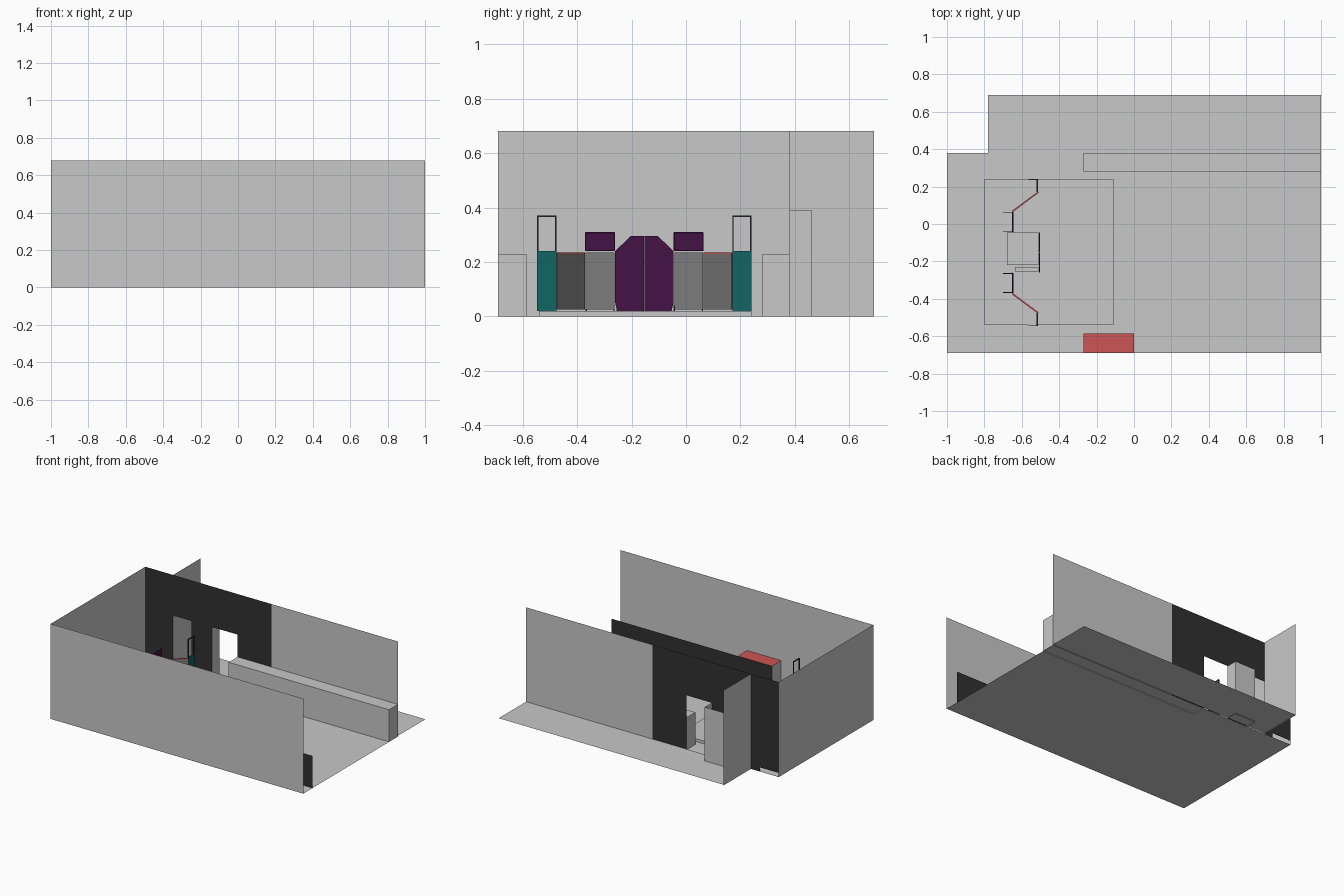
import bpy
import bmesh

cube = bpy.data.objects.get("Cube")
if cube:
    bpy.data.objects.remove(cube, do_unlink=True)


def material(name, color):
    m = bpy.data.materials.new(name)
    m.use_nodes = True
    m.diffuse_color = (*color, 1)
    m.node_tree.nodes["Principled BSDF"].inputs["Base Color"].default_value = (*color, 1)
    return m


LIGHT = material("light grey", (0.58, 0.58, 0.58))
DARK = material("charcoal", (0.03, 0.03, 0.03))
GREY = material("mid grey", (0.2, 0.2, 0.2))
RED = material("red", (0.6, 0.09, 0.09))
TEAL = material("teal", (0.006, 0.13, 0.13))
PURPLE = material("purple", (0.06, 0.006, 0.06))


def mesh_object(name, bm, mats):
    me = bpy.data.meshes.new(name)
    bm.to_mesh(me)
    bm.free()
    for m in mats:
        me.materials.append(m)
    ob = bpy.data.objects.new(name, me)
    bpy.context.collection.objects.link(ob)
    return ob


def polygons(name, loops, mat):
    """Flat sheets, each given by its corner points."""
    bm = bmesh.new()
    for loop in loops:
        bm.faces.new([bm.verts.new(p) for p in loop])
    return mesh_object(name, bm, [mat])


def sheet_y(y, x0, x1, z0, z1):
    return [(x0, y, z0), (x1, y, z0), (x1, y, z1), (x0, y, z1)]


def sheet_x(x, y0, y1, z0, z1):
    return [(x, y0, z0), (x, y1, z0), (x, y1, z1), (x, y0, z1)]


def box(name, x, y, z, mat, skip=(), paint=()):
    """Box from ranges; skip drops faces, paint recolours faces by (axis, sign)."""
    bm = bmesh.new()
    bmesh.ops.create_cube(bm, size=1)
    for v in bm.verts:
        for i, (a, b) in enumerate((x, y, z)):
            v.co[i] = a if v.co[i] < 0 else b
    bm.normal_update()
    mats, gone = [mat], []
    for f in bm.faces:
        axis = max(range(3), key=lambda i: abs(f.normal[i]))
        key = (axis, 1 if f.normal[axis] > 0 else -1)
        if key in skip:
            gone.append(f)
        for side, m in paint:
            if side == key:
                mats.append(m)
                f.material_index = len(mats) - 1
    bmesh.ops.delete(bm, geom=gone, context='FACES')
    return mesh_object(name, bm, mats)


W, D, B, H = 1.0, 0.69, 0.38, 0.68    # half width, half depth, back wall, height
SIDE, END, C, DOOR = -0.78, -0.27, 0.28, 0.39

# Floors
polygons("room_floor", [[(-W, -D, 0), (W, -D, 0), (W, C, 0), (END, C, 0),
                         (END, B, 0), (-W, B, 0)]], LIGHT)
polygons("rear_floor", [[(END, C, .005), (W, C, .005), (W, D, .005), (SIDE, D, .005),
                         (SIDE, B, .005), (END, B, .005)]], LIGHT)

# Walls
polygons("front_wall", [sheet_y(-D, -W, W, 0, H)], LIGHT)
polygons("side_wall", [sheet_x(-W, -D, B, 0, H)], LIGHT)
polygons("rear_side_wall", [sheet_x(SIDE, B, D, 0, H)], LIGHT)
polygons("back_wall_light", [sheet_y(B, 0, W, 0, H)], LIGHT)
wall_parts = [(-W, -.85, .03), (-.85, SIDE, 0), (SIDE, -.635, DOOR),
              (-.635, -.47, 0), (-.47, END, DOOR), (END, 0, 0)]
polygons("back_wall_dark", [sheet_y(B, a, b, z, H) for a, b, z in wall_parts], DARK)
box("door_pillar", (-.635, -.47), (B, .46), (0, DOOR), LIGHT,
    skip=[(1, -1), (2, 1), (2, -1)])

# Counters along the long walls
box("back_counter", (END, W), (C, B), (0, .23), LIGHT, skip=[(1, 1), (2, -1)])
box("red_counter", (END, 0), (-D, -.585), (0, .23), LIGHT,
    skip=[(1, -1), (2, -1)], paint=[((2, 1), RED), ((1, 1), DARK)])
polygons("front_counter_panel", [sheet_y(-.585, 0, W, 0, .23)], DARK)

# Stage
box("stage", (-.8, -.11), (-.54, .24), (0, .02), LIGHT, skip=[(2, -1)])

# Backdrop, mirrored about the stage centre
MID = -.153
for side, s in (("left", 1), ("right", -1)):
    def span(a, b):
        return tuple(sorted((MID + s * a, MID + s * b)))

    box(side + "_teal_panel", (-.52, -.512), span(.323, .393), (.02, .24), TEAL)
    box(side + "_panel_brace", (-.565, -.52), span(.387, .391), (.02, .05), DARK)
    for i, (a, b, z0, z1) in enumerate([(.323, .328, .24, .37), (.388, .393, .24, .37),
                                        (.328, .388, .365, .37)]):
        box(f"{side}_frame_bar_{i}", (-.52, -.512), span(a, b), (z0, z1), DARK)

    # Angled panel with red top edge
    corners = [(-.512, MID + s * .323), (-.65, MID + s * .22)]
    for name, z0, z1, mat in (("panel", .025, .23, GREY), ("trim", .23, .235, RED)):
        (xa, ya), (xb, yb) = corners
        ob = polygons(f"{side}_angled_{name}",
                      [[(xa, ya, z0), (xb, yb, z0), (xb, yb, z1), (xa, ya, z1)]], mat)
        thick = ob.modifiers.new("thickness", 'SOLIDIFY')
        thick.thickness = .008
        thick.offset = 0

    box(side + "_grey_panel", (-.653, -.645), span(.11, .216), (.025, .235), GREY)
    screen = box(side + "_screen", (-.653, -.645), span(.107, .218), (.24, .31), PURPLE)
    bevel = screen.modifiers.new("rounding", 'BEVEL')
    bevel.width = .003
    for i, a in enumerate((.111, .213)):
        box(f"{side}_foot_{i}", (-.7, -.653), span(a - .002, a + .002), (.02, .04), DARK)

    # Half of the chamfered centre board
    profile = [(.001, .02), (.1, .02), (.107, .05), (.107, .24), (.05, .295), (.001, .295)]
    ob = polygons(side + "_centre_board",
                  [[(-.505, MID + s * y, z) for y, z in profile]], PURPLE)
    thick = ob.modifiers.new("thickness", 'SOLIDIFY')
    thick.thickness = .006
    thick.offset = 0

# Desk behind the centre board
box("desk", (-.68, -.51), (-.22, -.045), (.02, .2), LIGHT)
box("desk_shelf", (-.635, -.51), (-.255, -.23), (.02, .2), LIGHT)
